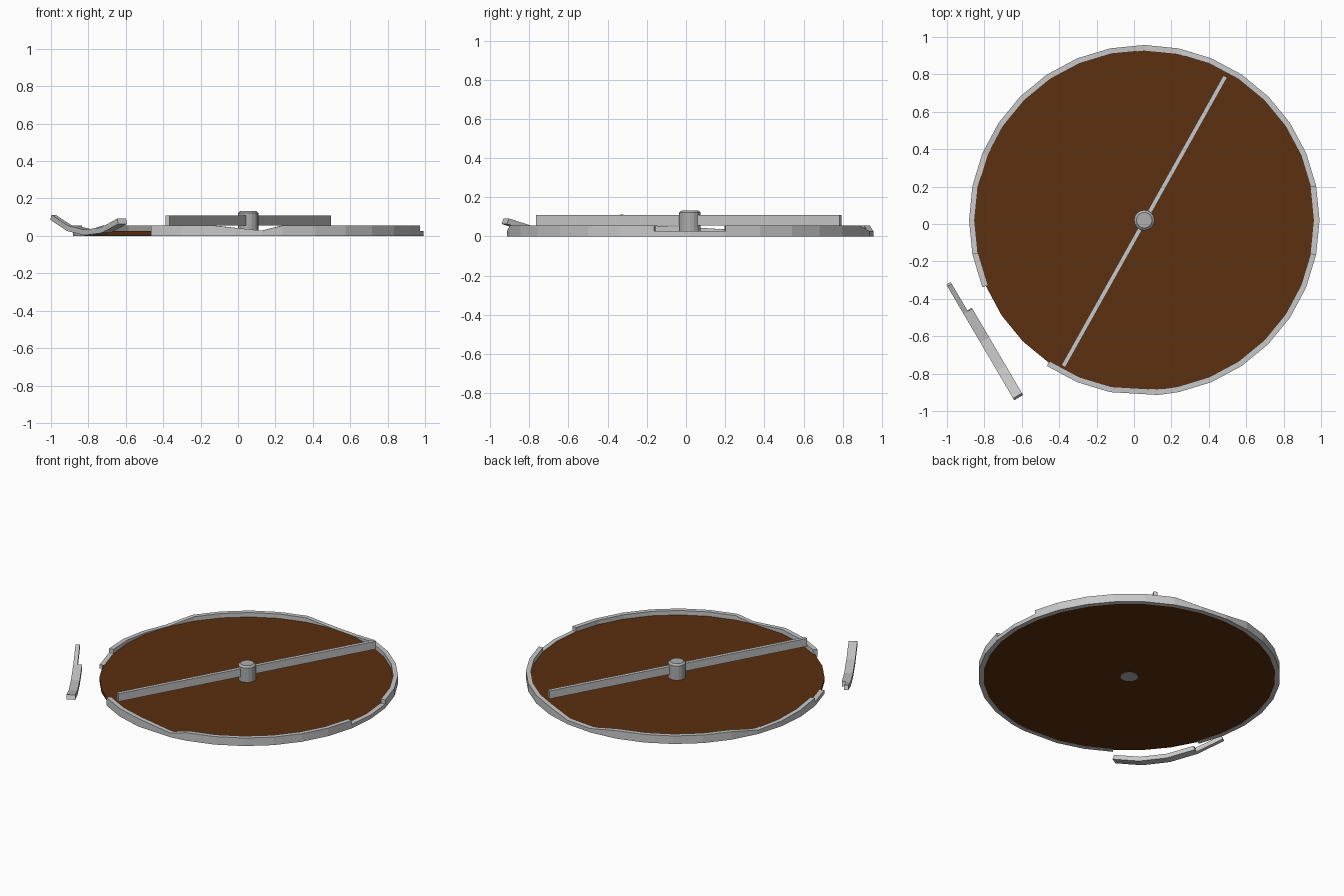
import bpy, bmesh, math
from mathutils import Matrix, Vector

if "Cube" in bpy.data.objects:
    bpy.data.objects.remove(bpy.data.objects["Cube"])

CX, CY = 0.055, 0.02
R_OUT, R_IN = 0.937, 0.907
STEP = 360 / 32
HI, LO = 0.055, 0.027


def material(name, rgb):
    m = bpy.data.materials.new(name)
    m.diffuse_color = (*rgb, 1)
    m.use_nodes = True
    m.node_tree.nodes["Principled BSDF"].inputs["Base Color"].default_value = m.diffuse_color
    return m


steel = material("light_steel", (0.58, 0.58, 0.58))
hub_steel = material("hub_steel", (0.42, 0.42, 0.42))
wood = material("dark_wood", (0.105, 0.029, 0.005))


def finish(bm, name, mat):
    bmesh.ops.recalc_face_normals(bm, faces=bm.faces)
    me = bpy.data.meshes.new(name)
    bm.to_mesh(me)
    bm.free()
    me.materials.append(mat)
    ob = bpy.data.objects.new(name, me)
    bpy.context.collection.objects.link(ob)
    return ob


def band(bm, points, place):
    """Rectangular section swept along (angle step, height) points, capped."""
    rings = []
    for k, h in points:
        a = math.radians(k * STEP)
        rings.append([bm.verts.new(place(a, r, z)) for r, z in
                      ((R_OUT, 0), (R_OUT, h), (R_IN, h), (R_IN, 0))])
    for p, q in zip(rings, rings[1:]):
        for i in range(4):
            j = (i + 1) % 4
            bm.faces.new((p[i], p[j], q[j], q[i]))
    bm.faces.new(rings[0])
    bm.faces.new(rings[-1])


def lathe(name, mat, profile, sides):
    bm = bmesh.new()
    rings = [[bm.verts.new((CX + r * math.cos(2 * math.pi * i / sides),
                            CY + r * math.sin(2 * math.pi * i / sides), z))
              for i in range(sides)] for r, z in profile]
    for p, q in zip(rings, rings[1:]):
        for i in range(sides):
            j = (i + 1) % sides
            bm.faces.new((p[i], p[j], q[j], q[i]))
    bm.faces.new(rings[0])
    bm.faces.new(rings[-1])
    return finish(bm, name, mat)


# wooden disc
lathe("wooden_disc", wood, [(0.917, 0.002), (0.917, 0.025)], 32)

# central hub with a chamfered top
lathe("hub", hub_steel, [(0.055, 0), (0.055, 0.122), (0.042, 0.133)], 16)

# broken rim: each run has its own chipped height, with a gap at the lower left
runs = [
    [(-1, LO), (0, LO), (1, LO)],
    [(k, HI) for k in range(1, 7)] + [(7, LO), (8, LO)]
    + [(k, HI) for k in range(9, 14)]
    + [(14, LO), (15, 0.036), (16, 0.047), (17, HI)],
    [(17, LO), (18, LO)],
    [(21, HI), (22, HI), (23, HI), (24.4, 0.028), (25, HI)]
    + [(k, HI) for k in range(26, 32)],
]
bm = bmesh.new()
for run in runs:
    band(bm, run, lambda a, r, z: (CX + r * math.cos(a), CY + r * math.sin(a), z))
finish(bm, "broken_rim", steel)

# fallen rim fragment lying on its outer face
along = Vector((0.506, -0.862, 0))
side = Vector((0.862, 0.506, 0))


def fallen(a, r, z):
    s = r * math.sin(a)
    p = Vector((-0.822, -0.633, 0)) + along * s + side * z
    p.z = 0.003 + R_OUT - r * math.cos(a) - 0.03 * s
    return p


bm = bmesh.new()
band(bm, [(-2, LO), (-1, LO)], fallen)
band(bm, [(-1, HI), (0, HI), (1, HI), (2, HI)], fallen)
finish(bm, "fallen_rim_fragment", steel)

# cross bar through the hub
bm = bmesh.new()
bmesh.ops.create_cube(bm, size=1, matrix=Matrix.Translation((CX, 0.014, 0.082))
                      @ Matrix.Rotation(math.radians(60.8), 4, 'Z')
                      @ Matrix.Diagonal((1.775, 0.024, 0.054, 1)))
finish(bm, "cross_bar", steel)
